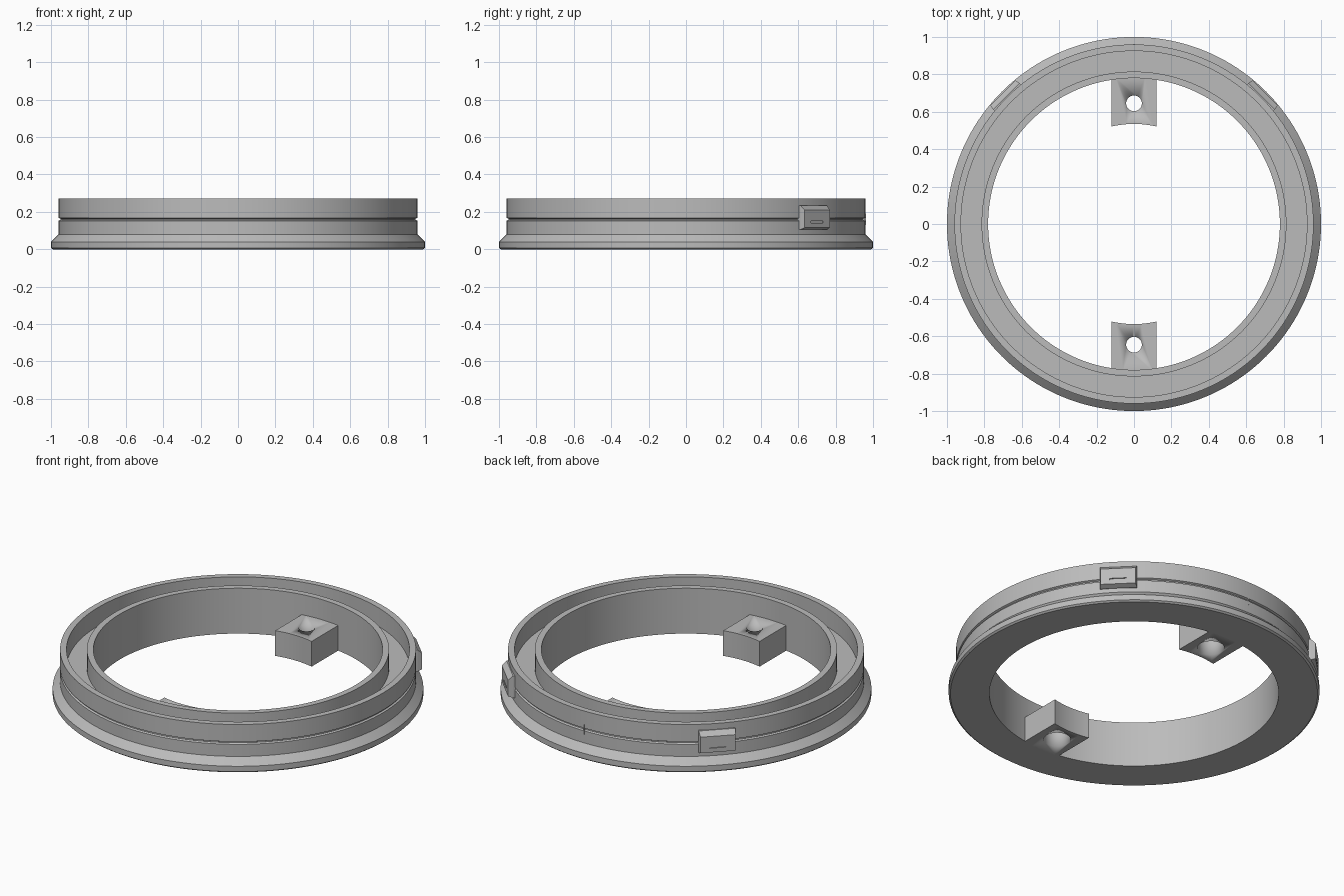
import bpy, bmesh, math
from mathutils import Matrix, Vector

cube = bpy.data.objects.get("Cube")
if cube:
    bpy.data.objects.remove(cube, do_unlink=True)

grey = bpy.data.materials.new("plain grey")
grey.use_nodes = True
COLOUR = (0.5, 0.5, 0.5, 1)
grey.diffuse_color = COLOUR
grey.node_tree.nodes["Principled BSDF"].inputs["Base Color"].default_value = COLOUR


def make_object(name, bm, smooth=True):
    bmesh.ops.recalc_face_normals(bm, faces=bm.faces[:])
    mesh = bpy.data.meshes.new(name)
    bm.to_mesh(mesh)
    bm.free()
    mesh.materials.append(grey)
    ob = bpy.data.objects.new(name, mesh)
    bpy.context.collection.objects.link(ob)
    if smooth:
        bpy.ops.object.select_all(action='DESELECT')
        ob.select_set(True)
        bpy.context.view_layer.objects.active = ob
        bpy.ops.object.shade_smooth_by_angle(angle=math.radians(25))
    return ob


def lathe(name, profile, steps=160):
    # closed (radius, height) profile turned about z
    bm = bmesh.new()
    verts = [bm.verts.new((r, 0, z)) for r, z in profile]
    edges = [bm.edges.new((v, verts[i - 1])) for i, v in enumerate(verts)]
    bmesh.ops.spin(bm, geom=verts + edges, cent=(0, 0, 0), axis=(0, 0, 1),
                   angle=math.tau, steps=steps, use_merge=True)
    bmesh.ops.remove_doubles(bm, verts=bm.verts[:], dist=1e-5)
    return make_object(name, bm)


def cut(ob, cutter):
    cutter.hide_render = True
    cutter.hide_viewport = True
    cutter.display_type = 'WIRE'
    mod = ob.modifiers.new("cut", 'BOOLEAN')
    mod.operation = 'DIFFERENCE'
    mod.solver = 'EXACT'
    mod.object = cutter


# Ring: flange, grooved outer wall, channel and inner wall in one section
TOP, FLOOR = 0.27, 0.16
lathe("ring_body", [
    (0.78, 0), (0.99, 0), (1.0, 0.008), (1.0, 0.04), (0.96, 0.08),
    (0.96, 0.152), (0.95, 0.157), (0.95, 0.163), (0.96, 0.168),
    (0.96, TOP), (0.925, TOP), (0.925, FLOOR), (0.815, FLOOR),
    (0.815, TOP), (0.78, TOP)])

# Mounting lugs: curved inner face, stepped screw hole
HALF, NEAR, FAR, HEIGHT, HOLE_Y = 0.12, 0.535, 0.79, 0.15, 0.645
for name, turn in (("back_lug", 0), ("front_lug", math.pi)):
    rot = Matrix.Rotation(turn, 4, 'Z')
    bm = bmesh.new()
    xs = [HALF * (i / 6 - 1) for i in range(13)]
    outline = [(x, math.sqrt(r * r - x * x)) for r, row in
               ((NEAR, xs), (FAR, xs[::-1])) for x in row]
    base = bm.faces.new([bm.verts.new((x, y, 0)) for x, y in outline])
    up = bmesh.ops.extrude_face_region(bm, geom=[base])["geom"]
    bmesh.ops.translate(bm, vec=(0, 0, HEIGHT),
                        verts=[v for v in up if isinstance(v, bmesh.types.BMVert)])
    bm.transform(rot)
    lug = make_object(name, bm)
    hole = lathe(name + "_hole_cutter", [
        (0, -0.05), (0.073, -0.05), (0.073, 0.09), (0.042, 0.09),
        (0.042, 0.2), (0, 0.2)], 40)
    hole.data.transform(rot @ Matrix.Translation((0, HOLE_Y, 0)))
    cut(lug, hole)

# Side catches: chamfered blocks on the outer wall
for name, angle in (("left_catch", 45), ("right_catch", 135)):
    place = Matrix.Rotation(math.radians(angle), 4, 'Z')
    bm = bmesh.new()
    rows = []
    for r, w, low, high in ((0.94, 0.1, 0.105, 0.235), (0.965, 0.1, 0.105, 0.235),
                            (0.992, 0.095, 0.115, 0.21)):
        rows.append([bm.verts.new((r, y, z)) for y, z in
                     ((-w, low), (w, low), (w, high), (-w, high))])
    for a, b in zip(rows, rows[1:]):
        for i in range(4):
            bm.faces.new((a[i - 1], a[i], b[i], b[i - 1]))
    bm.faces.new(rows[0])
    bm.faces.new(rows[-1])
    bm.transform(place)
    catch = make_object(name, bm, False)
    # narrow slot in the outer face
    bm = bmesh.new()
    bmesh.ops.create_cube(bm, size=1, matrix=place @ Matrix.Translation((0.992, 0, 0.145))
                          @ Matrix.Diagonal((0.012, 0.09, 0.01, 1)))
    cut(catch, make_object(name + "_slot_cutter", bm, False))

# Small upright index rib at the back
bm = bmesh.new()
bmesh.ops.create_cube(bm, size=1, matrix=Matrix.Translation((0, 0.957, 0.16))
                      @ Matrix.Diagonal((0.006, 0.01, 0.06, 1)))
make_object("index_rib", bm, False)
